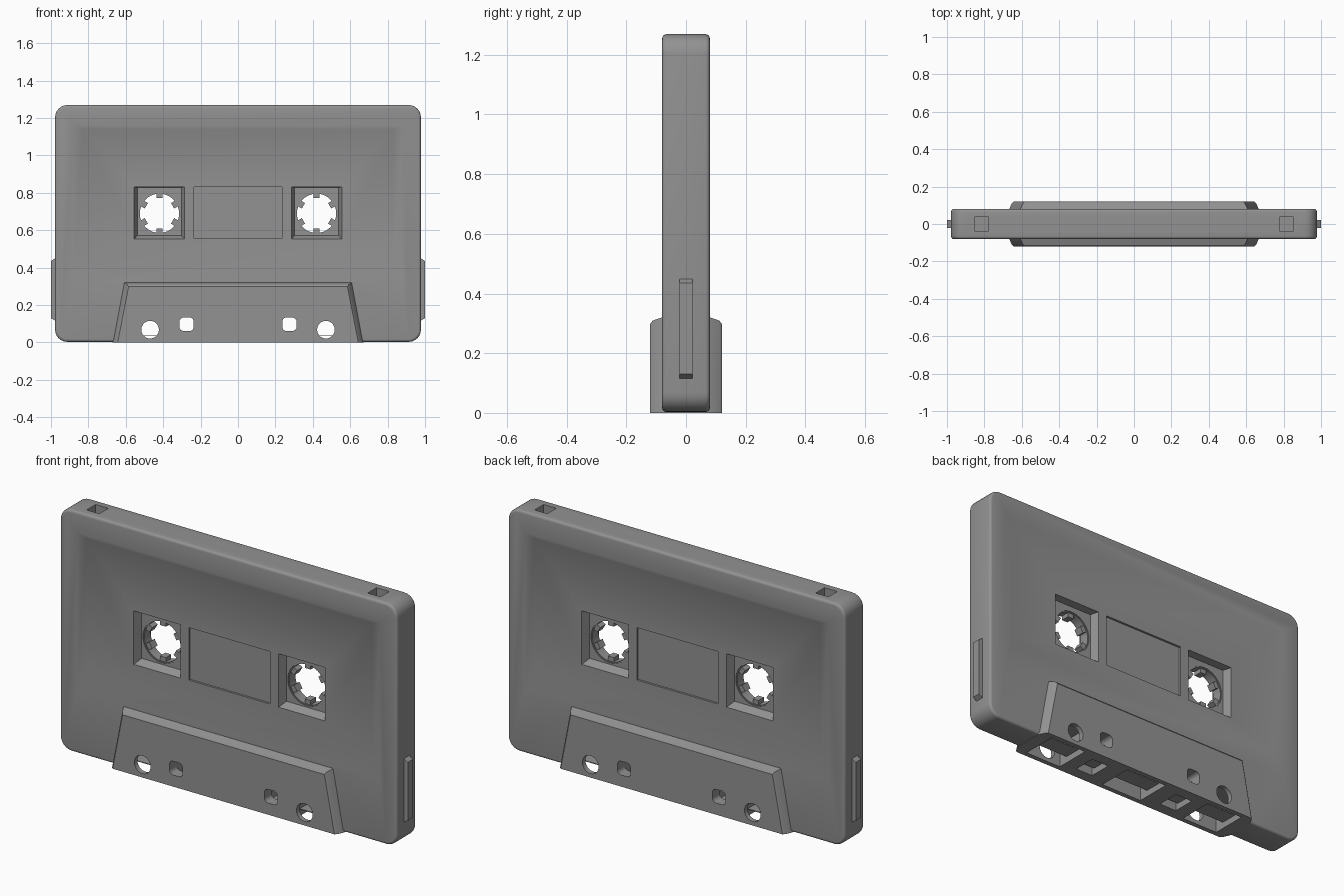
import bpy, bmesh, math

if "Cube" in bpy.data.objects:
    bpy.data.objects.remove(bpy.data.objects["Cube"])

# Dark grey plastic
grey = bpy.data.materials.new("dark_grey_plastic")
grey.diffuse_color = (0.29, 0.29, 0.29, 1)
grey.use_nodes = True
grey.node_tree.nodes["Principled BSDF"].inputs["Base Color"].default_value = grey.diffuse_color


def rrect(cx, cz, hw, hh, r, seg=6):
    """Rounded rectangle outline in the XZ plane."""
    pts = []
    for q, (sx, sz) in enumerate([(1, 1), (-1, 1), (-1, -1), (1, -1)]):
        for i in range(seg + 1):
            a = math.radians(90 * (q + i / seg))
            pts.append((cx + sx * (hw - r) + r * math.cos(a),
                        cz + sz * (hh - r) + r * math.sin(a)))
    return pts


def circle(cx, cz, r, n=32):
    return [(cx + r * math.cos(2 * math.pi * i / n),
             cz + r * math.sin(2 * math.pi * i / n)) for i in range(n)]


def rect(x0, x1, z0, z1):
    return [(x1, z1), (x0, z1), (x0, z0), (x1, z0)]


def loft(name, sections):
    """Closed solid through (y, outline) sections."""
    bm = bmesh.new()
    rings = [[bm.verts.new((x, y, z)) for x, z in pts] for y, pts in sections]
    n = len(rings[0])
    for a, b in zip(rings, rings[1:]):
        for i in range(n):
            j = (i + 1) % n
            bm.faces.new((a[i], a[j], b[j], b[i]))
    bm.faces.new(rings[0])
    bm.faces.new(rings[-1])
    bmesh.ops.recalc_face_normals(bm, faces=bm.faces)
    me = bpy.data.meshes.new(name)
    bm.to_mesh(me)
    bm.free()
    me.materials.append(grey)
    ob = bpy.data.objects.new(name, me)
    bpy.context.collection.objects.link(ob)
    return ob


def box(name, x0, x1, y0, y1, z0, z1):
    return loft(name, [(y0, rect(x0, x1, z0, z1)), (y1, rect(x0, x1, z0, z1))])


def boolean(target, other, op='DIFFERENCE'):
    other.hide_render = True
    m = target.modifiers.new("cut", 'BOOLEAN')
    m.operation, m.object, m.solver = op, other, 'EXACT'
    bpy.context.view_layer.objects.active = target
    bpy.ops.object.modifier_apply(modifier=m.name)
    bpy.data.objects.remove(other)


def smooth(ob, deg=30):
    bpy.ops.object.select_all(action='DESELECT')
    ob.select_set(True)
    bpy.context.view_layer.objects.active = ob
    bpy.ops.object.shade_smooth_by_angle(angle=math.radians(deg))


# Main shell with rounded corners and rims
B = 0.014
steps = [math.radians(a) for a in (0, 22.5, 45, 67.5, 90)]
rim = [(0.08 - B + B * math.sin(a), B - B * math.cos(a)) for a in steps]
outline = lambda d: rrect(0, 0.636, 0.978 - d, 0.633 - d, 0.065 - d)
shell = loft("cassette_shell", [(-y, outline(d)) for y, d in reversed(rim)]
             + [(y, outline(d)) for y, d in rim])

# Thick trapezoid at the tape opening
big = [(0.61, 0.322), (-0.61, 0.322), (-0.67, 0), (0.67, 0)]
mid = [(0.592, 0.309), (-0.592, 0.309), (-0.652, 0), (0.652, 0)]
small = [(0.585, 0.298), (-0.585, 0.298), (-0.643, 0), (0.643, 0)]
boolean(shell, loft("thick_part", [(-0.12, small), (-0.112, mid), (-0.075, big),
                                   (0.075, big), (0.112, mid), (0.12, small)]), 'UNION')

# Recesses on both faces: softly sloped label area, window, reel pockets
for s in (-1, 1):
    boolean(shell, loft("label_cut", [
        (s * 0.1, rect(-0.885, 0.885, 0.335, 1.157)),
        (s * 0.08, rect(-0.88, 0.88, 0.335, 1.157)),
        (s * 0.071, rect(-0.83, 0.83, 0.45, 1.14))]))
    boolean(shell, loft("window_cut", [
        (s * 0.1, rect(-0.235, 0.235, 0.555, 0.83)),
        (s * 0.06, rect(-0.235, 0.235, 0.555, 0.83))]))
    for c in (-0.42, 0.42):
        boolean(shell, loft("pocket_cut", [
            (s * 0.1, rect(c - 0.135, c + 0.135, 0.552, 0.832)),
            (s * 0.071, rect(c - 0.135, c + 0.135, 0.552, 0.832)),
            (s * 0.03, rect(c - 0.118, c + 0.118, 0.572, 0.828))]))

# Openings through the faces, the bottom edge and the top edge
boolean(shell, box("slot_cut", -0.12, 0.12, -0.095, 0.095, -0.05, 0.12))
for s in (-1, 1):
    for name, pts in (("reel_cut", circle(s * 0.42, 0.69, 0.11, 40)),
                      ("round_cut", circle(s * 0.47, 0.068, 0.047)),
                      ("square_cut", rrect(s * 0.275, 0.097, 0.038, 0.036, 0.022))):
        boolean(shell, loft(name, [(-0.2, pts), (0.2, pts)]))
    a, b = sorted((s * 0.39, s * 0.6))
    boolean(shell, box("slot_cut", a, b, -0.095, 0.095, -0.05, 0.125))
    boolean(shell, box("slot_cut", s * 0.265 - 0.05, s * 0.265 + 0.05,
                       -0.06, 0.06, -0.05, 0.11))
    boolean(shell, box("tab_cut", s * 0.815 - 0.037, s * 0.815 + 0.037,
                       -0.037, 0.037, 1.2, 1.3))
smooth(shell)

# Reel hubs: thin ring plus six inward teeth
for side, cx in (("left", -0.42), ("right", 0.42)):
    ring = loft(side + "_reel_hub", [(y, circle(cx, 0.69, 0.114, 40)) for y in (-0.026, 0.026)])
    boolean(ring, loft("bore", [(y, circle(cx, 0.69, 0.105, 40)) for y in (-0.1, 0.1)]))
    smooth(ring)
    for k in range(6):
        a = math.radians(90 + 60 * k)
        ca, sa = math.cos(a), math.sin(a)
        pts = [(cx + r * ca - t * sa, 0.69 + r * sa + t * ca)
               for r, t in ((0.081, -0.017), (0.108, -0.017), (0.108, 0.017), (0.081, 0.017))]
        loft(f"{side}_hub_tooth_{k + 1}", [(-0.022, pts), (0.022, pts)])

# Side ribs with tapered ends
for side, s in (("left", -1), ("right", 1)):
    pts = [(s * 0.96, 0.11), (s * 0.977, 0.115), (s * 1.0, 0.13),
           (s * 1.0, 0.435), (s * 0.977, 0.45), (s * 0.96, 0.45)]
    loft(side + "_side_rib", [(-0.022, pts), (0.022, pts)])

# Tape strip running behind the bottom openings
box("tape_strip", -0.6, 0.6, -0.045, 0.045, 0.034, 0.038)
